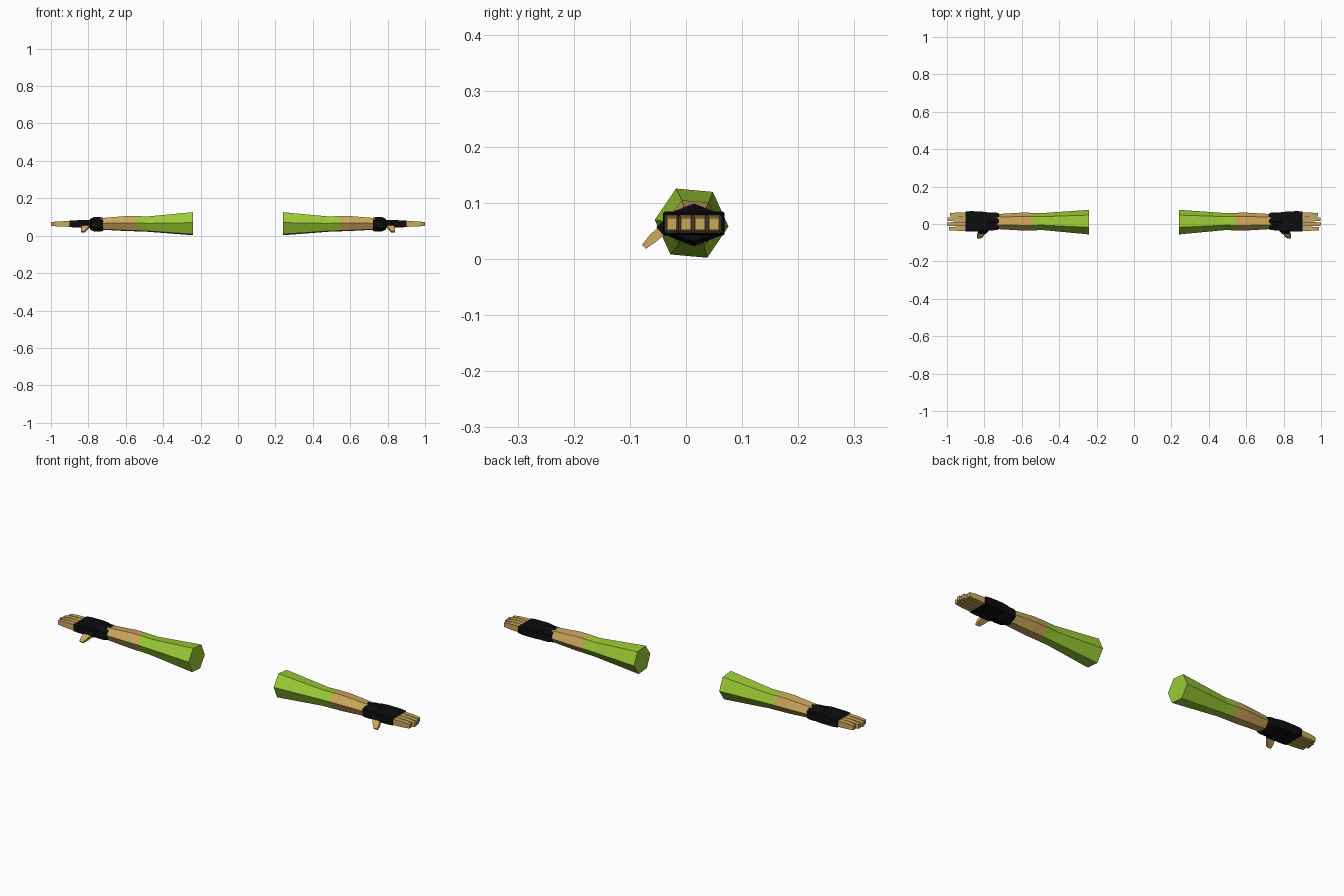
import bpy, bmesh, math
from mathutils import Vector

if "Cube" in bpy.data.objects:
    bpy.data.objects.remove(bpy.data.objects["Cube"])


def material(name, rgb):
    m = bpy.data.materials.new(name)
    m.diffuse_color = (*rgb, 1)
    m.use_nodes = True
    m.node_tree.nodes["Principled BSDF"].inputs["Base Color"].default_value = m.diffuse_color
    return m


GREEN = material("sleeve green", (0.33, 0.60, 0.035))
SKIN = material("skin tan", (0.60, 0.39, 0.105))
BLACK = material("glove black", (0.004, 0.004, 0.005))


def ring(x, yc, zc, ry, rz, n=6, rot=-5):
    """Polygon cross-section facing along x."""
    a = [math.radians(rot + 360 * i / n) for i in range(n)]
    return [Vector((x, yc + ry * math.cos(t), zc + rz * math.sin(t))) for t in a]


def box_ring(x, y0, y1, z0, z1):
    """Rectangular cross-section facing along x."""
    return [Vector((x, y, z)) for y, z in ((y0, z0), (y1, z0), (y1, z1), (y0, z1))]


def loft(name, rings, mat):
    """Skin rings into a closed solid, mirrored to the other arm."""
    bm = bmesh.new()
    loops = [[bm.verts.new(p) for p in r] for r in rings]
    for a, b in zip(loops, loops[1:]):
        for i in range(len(a)):
            j = (i + 1) % len(a)
            bm.faces.new((a[i], a[j], b[j], b[i]))
    bm.faces.new(loops[0])
    bm.faces.new(loops[-1])
    bmesh.ops.recalc_face_normals(bm, faces=bm.faces[:])
    me = bpy.data.meshes.new(name)
    bm.to_mesh(me)
    bm.free()
    me.materials.append(mat)
    ob = bpy.data.objects.new(name, me)
    bpy.context.collection.objects.link(ob)
    mod = ob.modifiers.new("other arm", 'MIRROR')
    mod.use_mirror_merge = False
    return ob


# Upper arm sleeve, narrowing to the elbow
elbow = ring(0.54, 0.013, 0.064, 0.047, 0.045)
loft("sleeve", [ring(0.24, 0.010, 0.064, 0.066, 0.068),
                ring(0.485, 0.013, 0.062, 0.046, 0.045), elbow], GREEN)

# Forearm, swelling below the elbow then tapering to the wrist
loft("forearm", [elbow, ring(0.60, 0.013, 0.065, 0.048, 0.044),
                 ring(0.735, 0.013, 0.063, 0.040, 0.034)], SKIN)

# Glove cuff with a raised band
loft("glove_cuff", [ring(x, 0.014, 0.061, ry, rz, 6, 30) for x, ry, rz in (
    (0.722, 0.049, 0.036), (0.735, 0.054, 0.038),
    (0.772, 0.056, 0.038), (0.79, 0.052, 0.029))], BLACK)

# Glove palm
loft("glove_palm", [box_ring(0.765, -0.030, 0.060, 0.043, 0.084),
                    box_ring(0.80, -0.037, 0.065, 0.042, 0.085),
                    box_ring(0.87, -0.041, 0.069, 0.044, 0.082),
                    box_ring(0.90, -0.040, 0.067, 0.046, 0.080)], BLACK)

# Four fingers, tapering to the tips
for i, tip in enumerate((0.990, 1.0, 0.996, 0.985)):
    y0 = -0.037 + 0.025 * i
    y1 = y0 + 0.0235
    loft("finger_%d" % (i + 1), [box_ring(0.89, y0, y1, 0.047, 0.078),
                                 box_ring(0.95, y0 + 0.001, y1 - 0.001, 0.049, 0.077),
                                 box_ring(tip, y0 + 0.003, y1 - 0.003, 0.052, 0.073)], SKIN)


def thumb_ring(x, y, z, w, t):
    """Rectangle across the thumb, which points forward and down."""
    u, v = Vector((w, 0, 0)), Vector((0, -0.66, 0.75)) * t
    c = Vector((x, y, z))
    return [c - u - v, c + u - v, c + u + v, c - u + v]


# Thumb: gloved base and bare tip
thumb_mid = thumb_ring(0.813, -0.046, 0.049, 0.022, 0.011)
loft("thumb_base", [thumb_ring(0.80, -0.020, 0.062, 0.028, 0.016), thumb_mid], BLACK)
loft("thumb", [thumb_ring(0.813, -0.044, 0.050, 0.020, 0.009),
               thumb_ring(0.822, -0.060, 0.036, 0.017, 0.008),
               thumb_ring(0.829, -0.075, 0.022, 0.010, 0.005)], SKIN)
